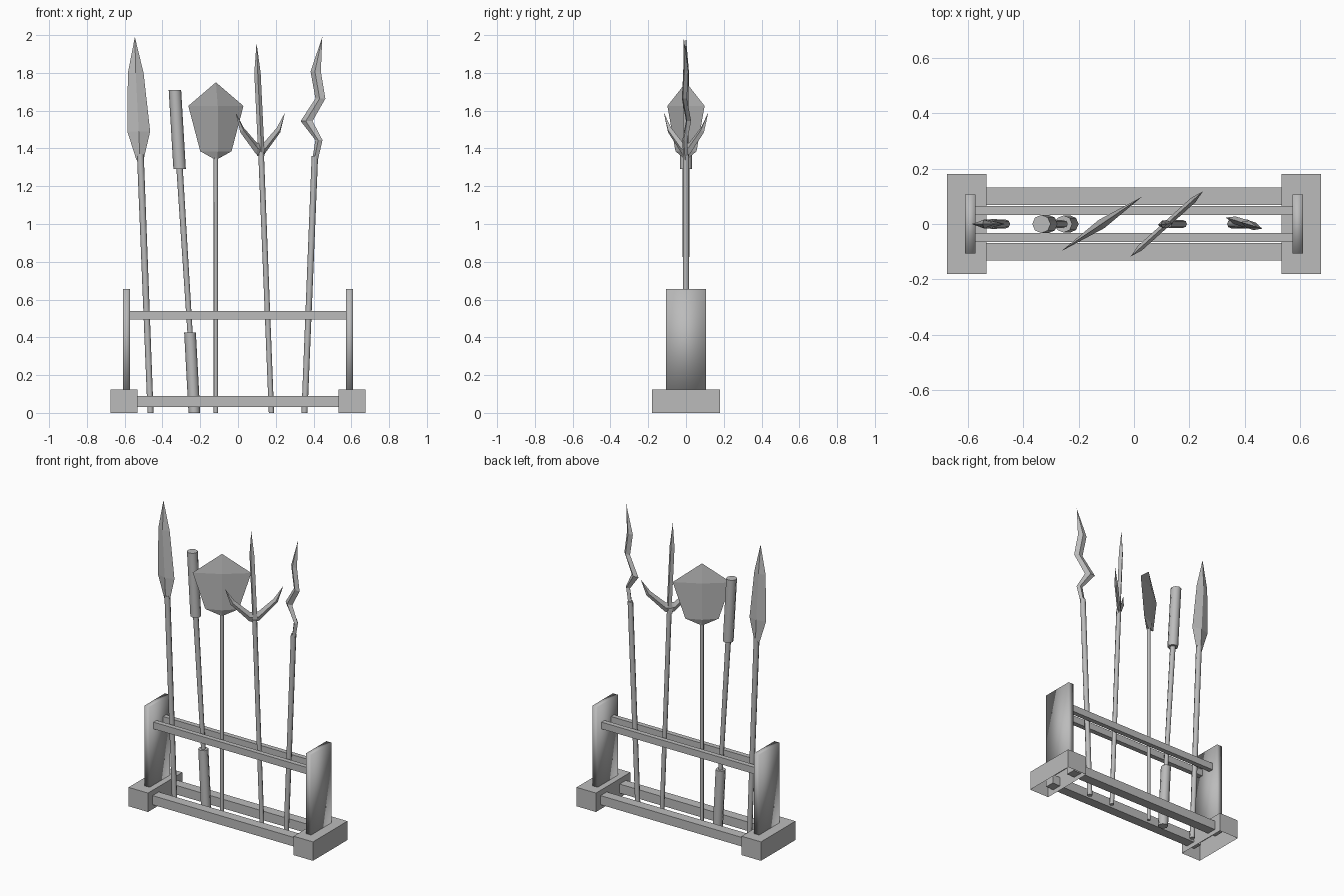
import bpy, bmesh, math
from mathutils import Vector

if "Cube" in bpy.data.objects:
    bpy.data.objects.remove(bpy.data.objects["Cube"], do_unlink=True)

grey = bpy.data.materials.new("plain_grey")
grey.use_nodes = True
colour = (0.5, 0.5, 0.5, 1)
grey.diffuse_color = colour
grey.node_tree.nodes["Principled BSDF"].inputs["Base Color"].default_value = colour


def finish(name, bm, smooth=None):
    """Turn a bmesh into a named object; smooth is an edge angle in degrees."""
    bmesh.ops.recalc_face_normals(bm, faces=bm.faces)
    mesh = bpy.data.meshes.new(name)
    bm.to_mesh(mesh)
    bm.free()
    mesh.materials.append(grey)
    obj = bpy.data.objects.new(name, mesh)
    bpy.context.collection.objects.link(obj)
    if smooth:
        bpy.ops.object.select_all(action='DESELECT')
        obj.select_set(True)
        bpy.context.view_layer.objects.active = obj
        bpy.ops.object.shade_smooth_by_angle(angle=math.radians(smooth))
    return obj


def box(name, low, high, open_bottom=False, smooth=None):
    low, high = Vector(low), Vector(high)
    bm = bmesh.new()
    bmesh.ops.create_cube(bm, size=1)
    for v in bm.verts:
        v.co = (low + high) / 2 + v.co * (high - low)
    if open_bottom:
        bm.normal_update()
        under = [f for f in bm.faces if f.normal.z < -0.9]
        bmesh.ops.delete(bm, geom=under, context='FACES_ONLY')
    return finish(name, bm, smooth)


def loft(name, rings, smooth=None):
    """Skin a stack of rings with equal point counts and cap both ends."""
    bm = bmesh.new()
    rows = [[bm.verts.new(p) for p in ring] for ring in rings]
    n = len(rows[0])
    for a, b in zip(rows, rows[1:]):
        for i in range(n):
            j = (i + 1) % n
            bm.faces.new((a[i], a[j], b[j], b[i]))
    bm.faces.new(rows[0])
    bm.faces.new(rows[-1])
    bmesh.ops.remove_doubles(bm, verts=bm.verts, dist=0.0005)
    return finish(name, bm, smooth)


def rod(name, stations, sides=8, smooth=50):
    """Round pole through stations of (x, z, radius)."""
    turns = [2 * math.pi * i / sides for i in range(sides)]
    loft(name, [[(x + r * math.cos(t), r * math.sin(t), z) for t in turns]
                for x, z, r in stations], smooth)


def blade(name, x, outline, thick, turn=0):
    """Diamond-section blade from rows of (z, left, right), turned about z."""
    c, s = math.cos(math.radians(turn)), math.sin(math.radians(turn))
    rings = []
    for z, left, right in outline:
        mid = (left + right) / 2
        t = min(thick, (right - left) / 2)
        ring = [(left, 0), (mid, -t), (right, 0), (mid, t)]
        rings.append([(x + u * c - w * s, u * s + w * c, z) for u, w in ring])
    loft(name, rings)


# Rack: hollow feet, side posts and two pairs of rails
for side, label in ((1, "left"), (-1, "right")):
    def span(a, b):
        return sorted((side * a, side * b))
    x0, x1 = span(0.533, 0.675)
    box(label + "_foot", (x0, -0.18, 0), (x1, 0.18, 0.125), open_bottom=True)
    x0, x1 = span(0.572, 0.61)
    box(label + "_post", (x0, -0.107, 0.1), (x1, 0.107, 0.655), smooth=100)
for side, label in ((-1, "front"), (1, "back")):
    y0, y1 = sorted((side * 0.068, side * 0.132))
    box(label + "_lower_rail", (-0.59, y0, 0.03), (0.59, y1, 0.09))
    y0, y1 = sorted((side * 0.033, side * 0.065))
    box(label + "_upper_rail", (-0.575, y0, 0.495), (0.575, y1, 0.54))

# Spear
rod("spear_shaft", [(-0.463, 0, 0.016), (-0.517, 1.37, 0.018)])
blade("spear_head", -0.52, [(1.34, -0.018, 0.02), (1.49, -0.066, 0.055),
                            (1.8, -0.063, 0.02), (1.99, -0.026, -0.026)], 0.016)

# Club with a thick grip and head
rod("club", [(-0.231, 0, 0.031), (-0.254, 0.425, 0.031), (-0.254, 0.425, 0.014),
             (-0.309, 1.29, 0.017), (-0.309, 1.29, 0.033), (-0.334, 1.71, 0.033)])

# Spade
rod("spade_shaft", [(-0.117, 0, 0.0115), (-0.117, 1.36, 0.0115)])
blade("spade_head", -0.117, [(1.345, -0.014, 0.014), (1.385, -0.1, 0.1),
                             (1.625, -0.176, 0.176), (1.75, 0, 0)], 0.018, 34)

# Trident
rod("trident_shaft", [(0.177, 0, 0.014), (0.122, 1.38, 0.015)])
blade("trident_middle_prong", 0.12, [(1.36, -0.02, 0.02), (1.45, -0.017, 0.017),
                                     (1.8, -0.034, 0), (1.96, -0.022, -0.022)], 0.014, 5)
c, s = math.cos(math.radians(42)), math.sin(math.radians(42))
for side, label in ((1, "left"), (-1, "right")):
    # Inner and outer edge pairs, as distance from the shaft and height
    edges = [((0, 1.43), (0, 1.36)), ((0.025, 1.43), (0.03, 1.37)),
             ((0.118, 1.51), (0.142, 1.485)), ((0.176, 1.59), (0.176, 1.59))]
    rings = []
    for (ui, zi), (uo, zo) in edges:
        t = 0.011 if ui != uo or zi != zo else 0
        um, zm = (ui + uo) / 2, (zi + zo) / 2
        points = [(ui, 0, zi), (um, t, zm), (uo, 0, zo), (um, -t, zm)]
        rings.append([(0.118 + side * u * c - w * s, side * u * s + w * c, z)
                      for u, w, z in points])
    loft("trident_" + label + "_prong", rings)

# Zigzag spear
rod("zigzag_shaft", [(0.352, 0, 0.016), (0.407, 1.36, 0.017)])
blade("zigzag_head", 0.408, [(1.34, -0.016, 0.016), (1.444, 0.002, 0.041),
                             (1.545, -0.08, -0.014), (1.664, 0.002, 0.057),
                             (1.808, -0.025, 0.032), (1.99, 0.04, 0.04)], 0.014, -17)
